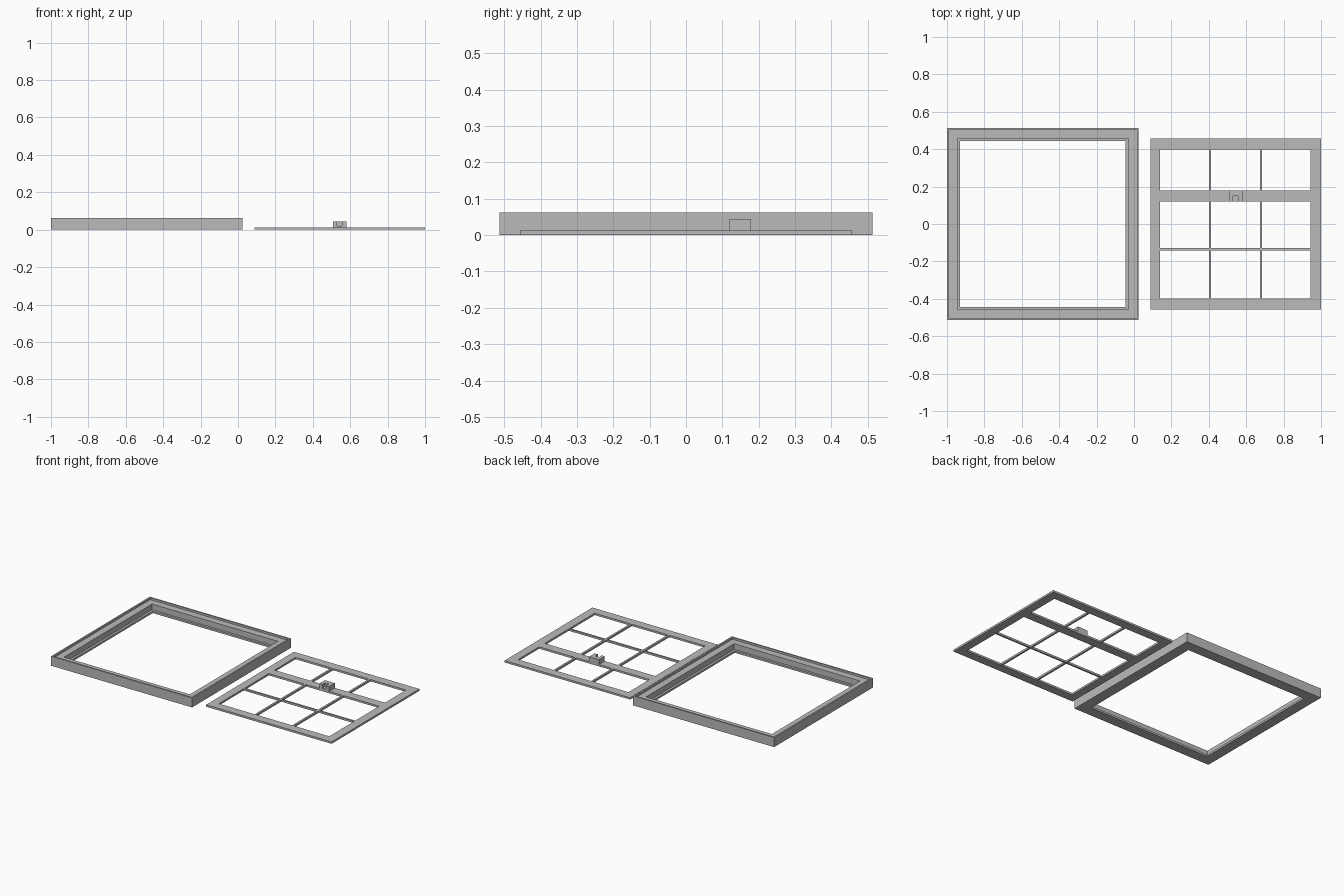
import bpy
import bmesh

cube = bpy.data.objects.get("Cube")
if cube:
    bpy.data.objects.remove(cube, do_unlink=True)

grey = bpy.data.materials.new("plain grey")
grey.use_nodes = True
colour = (0.5, 0.5, 0.5, 1)
grey.diffuse_color = colour
grey.node_tree.nodes["Principled BSDF"].inputs["Base Color"].default_value = colour


def finish(name, bm):
    bmesh.ops.recalc_face_normals(bm, faces=bm.faces)
    mesh = bpy.data.meshes.new(name)
    bm.to_mesh(mesh)
    bm.free()
    mesh.materials.append(grey)
    obj = bpy.data.objects.new(name, mesh)
    bpy.context.collection.objects.link(obj)
    return obj


def square_ring(name, cx, cy, half, profile):
    """Sweep a closed (inset, z) profile round a square with mitred corners."""
    bm = bmesh.new()
    corners = [(-1, -1), (1, -1), (1, 1), (-1, 1)]
    loops = [[bm.verts.new((cx + sx * (half - inset), cy + sy * (half - inset), z))
              for inset, z in profile] for sx, sy in corners]
    n = len(profile)
    for i in range(4):
        a, b = loops[i], loops[(i + 1) % 4]
        for j in range(n):
            k = (j + 1) % n
            bm.faces.new((a[j], b[j], b[k], a[k]))
    return finish(name, bm)


def lattice(name, xs, ys, z0, z1, solid):
    """Fill the grid cells chosen by solid(i, j) and give them thickness."""
    bm = bmesh.new()
    grid = [[bm.verts.new((x, y, z0)) for y in ys] for x in xs]
    for i in range(len(xs) - 1):
        for j in range(len(ys) - 1):
            if solid(i, j):
                bm.faces.new((grid[i][j], grid[i + 1][j],
                              grid[i + 1][j + 1], grid[i][j + 1]))
    bmesh.ops.delete(bm, geom=[v for v in bm.verts if not v.link_faces], context='VERTS')
    top = bmesh.ops.extrude_face_region(bm, geom=bm.faces[:])["geom"]
    for v in top:
        if isinstance(v, bmesh.types.BMVert):
            v.co.z = z1
    return finish(name, bm)


# Outer frame: thin raised rim, broad face, rebate ledge for the sash
square_ring("outer_frame", -0.4875, 0, 0.5125,
            [(0, 0), (0, 0.0625), (0.01, 0.0625), (0.01, 0.05),
             (0.055, 0.05), (0.055, 0.0125), (0.07, 0.0125), (0.07, 0)])

# Sash: border, meeting rail and slim glazing bars in one piece
lattice("window_sash",
        [0.0875, 0.14, 0.4, 0.4125, 0.673, 0.6855, 0.943, 1.0],
        [-0.456, -0.399, -0.141, -0.129, 0.12, 0.179, 0.398, 0.456],
        0, 0.0125, lambda i, j: i % 2 == 0 or j % 2 == 0)

# Latch on the meeting rail: base with a block notched at the front
lattice("latch_base", [0.507, 0.579], [0.12, 0.179], 0.0125, 0.02,
        lambda i, j: True)
lattice("latch_block", [0.507, 0.529, 0.557, 0.579], [0.12, 0.149, 0.179],
        0.02, 0.044, lambda i, j: i != 1 or j == 1)
